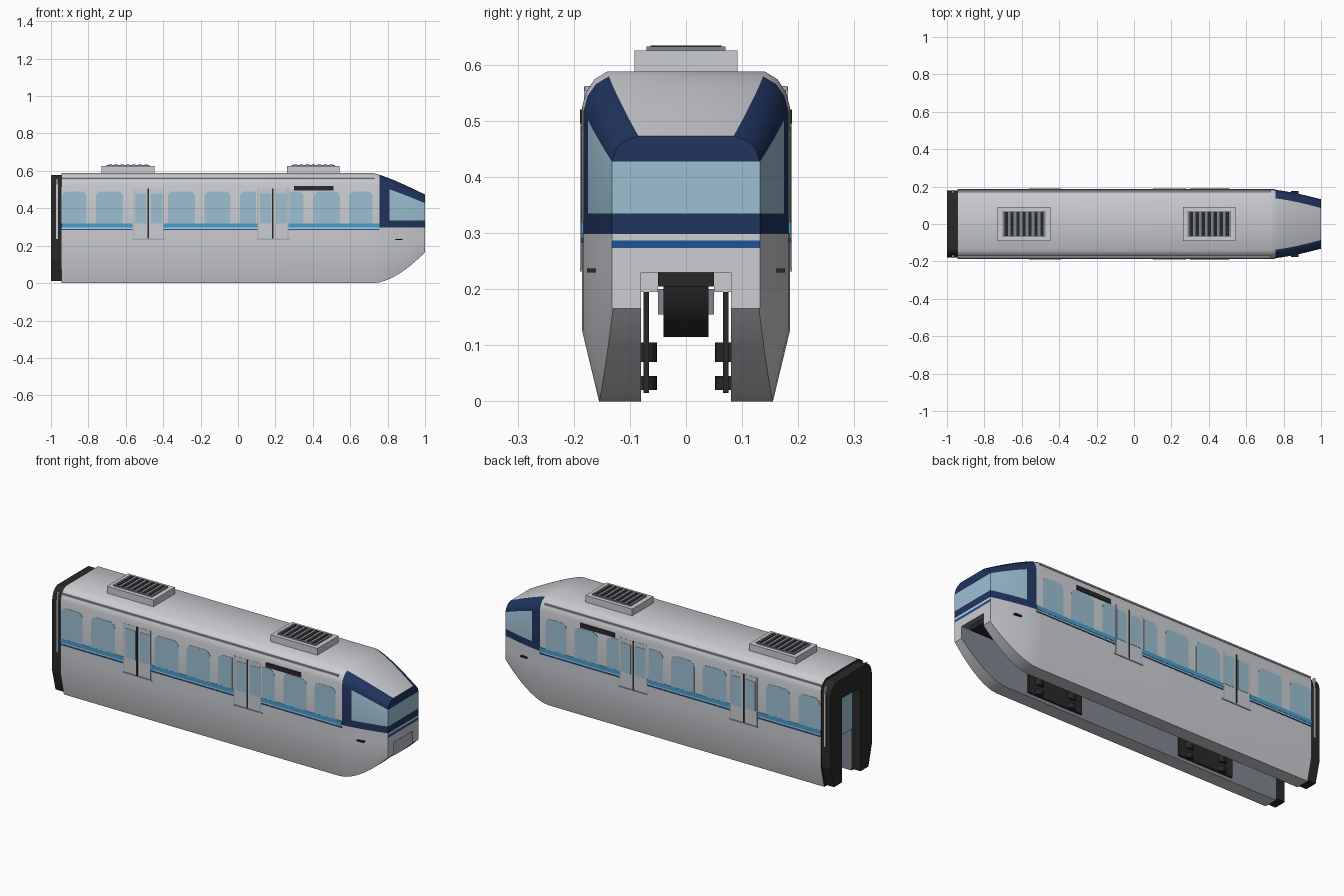
import bpy, bmesh, math

if "Cube" in bpy.data.objects:
    bpy.data.objects.remove(bpy.data.objects["Cube"])

def material(name, r, g, b):
    m = bpy.data.materials.new(name)
    m.diffuse_color = (r, g, b, 1)
    m.use_nodes = True
    m.node_tree.nodes["Principled BSDF"].inputs["Base Color"].default_value = m.diffuse_color
    return m

BODY = material("light grey", .60, .61, .64)
NAVY = material("navy", .015, .035, .115)
GLASS = material("pale blue glass", .34, .53, .65)
SKY = material("sky blue", .06, .35, .62)
BLUE = material("mid blue", .013, .08, .31)
DARK = material("near black", .022, .022, .022)
SLATE = material("slate grey", .22, .24, .28)
MID = material("mid grey", .42, .43, .45)

def finish(name, bm, mats, smooth=False):
    bmesh.ops.recalc_face_normals(bm, faces=bm.faces)
    me = bpy.data.meshes.new(name)
    bm.to_mesh(me)
    bm.free()
    ob = bpy.data.objects.new(name, me)
    bpy.context.collection.objects.link(ob)
    for m in mats:
        me.materials.append(m)
    if smooth:
        bpy.ops.object.select_all(action='DESELECT')
        ob.select_set(True)
        bpy.context.view_layer.objects.active = ob
        bpy.ops.object.shade_smooth_by_angle(angle=math.radians(32))
    return ob

def prism(bm, pts, a, b, axis):
    """Extrude a 2D outline from a to b along the axis (outline uses the other two axes in order)."""
    def co(p, h):
        c = list(p)
        c.insert("xyz".index(axis), h)
        return c
    lo = [bm.verts.new(co(p, a)) for p in pts]
    hi = [bm.verts.new(co(p, b)) for p in pts]
    bm.faces.new(lo)
    bm.faces.new(hi[::-1])
    for i in range(len(pts)):
        k = (i + 1) % len(pts)
        bm.faces.new((lo[i], lo[k], hi[k], hi[i]))

def rect(x0, x1, z0, z1):
    return [(x0, z0), (x1, z0), (x1, z1), (x0, z1)]

def disc(u, v, r, n=24):
    return [(u + r * math.cos(2 * math.pi * i / n), v + r * math.sin(2 * math.pi * i / n)) for i in range(n)]

def arched(x0, x1, z0, z1, r=.03, round_left=True, round_right=True):
    pts = [(x0, z0), (x1, z0)]
    arc = [math.pi / 2 * i / 5 for i in range(6)]
    pts += [(x1 - r + r * math.cos(a), z1 - r + r * math.sin(a)) for a in arc] if round_right else [(x1, z1)]
    pts += [(x0 + r - r * math.sin(a), z1 - r + r * math.cos(a)) for a in arc] if round_left else [(x0, z1)]
    return pts

def part(name, mat, shapes, mirror=False, smooth=False):
    """One object out of several prisms, optionally repeated on the other side (-y)."""
    bm = bmesh.new()
    for s in shapes:
        prism(bm, *s)
    if mirror:
        g = bmesh.ops.duplicate(bm, geom=bm.verts[:] + bm.edges[:] + bm.faces[:])["geom"]
        for v in g:
            if isinstance(v, bmesh.types.BMVert):
                v.co.y = -v.co.y
    return finish(name, bm, [mat], smooth)

# Car body: half section at the rear (y, z), at the nose tip (y, z), and easing of the height
ROWS = [(.08, .23, .08, .23, 1), (.08, 0, .08, .165, 1.7), (.155, 0, .130, .165, 1.7),
        (.185, .125, .132, .168, 1.5), (.185, .23, .132, .23, 1), (.185, .273, .132, .273, 1),
        (.185, .287, .132, .287, 1), (.185, .298, .132, .298, 1), (.185, .335, .132, .335, 1),
        (.185, .525, .132, .427, 1.2), (.178, .552, .124, .450, 1.2), (.163, .574, .110, .464, 1.2),
        (.140, .588, .085, .473, 1.2)]
XS = [-.945, .725, .757, .785, .81, .84, .87, .90, .93, .955, .98, 1.0]
N = len(ROWS)
bm = bmesh.new()
rings = []
for x in XS:
    t = max(0, (x - .725) / .275)
    half = [(y0 + (y1 - y0) * t ** 1.4, z0 + (z1 - z0) * t ** e) for y0, z0, y1, z1, e in ROWS]
    loop = half + [(-y, z) for y, z in half[::-1]]
    rings.append([bm.verts.new((x, y, z)) for y, z in loop])
for i in range(len(XS) - 1):
    for j in range(2 * N):
        k = (j + 1) % (2 * N)
        f = bm.faces.new((rings[i][j], rings[i][k], rings[i + 1][k], rings[i + 1][j]))
        seg = j if j < N else 2 * N - 2 - j
        if seg in (0, -1):
            f.material_index = 4                       # channel lining
        elif 7 <= seg <= 11 and XS[i] >= .757:
            f.material_index = 2 if seg == 8 and XS[i] >= .81 else 1
bm.faces.new(rings[0]).material_index = 5
tip = rings[-1]
other = lambda j: tip[2 * N - 1 - j]
for j in range(4, N - 1):                              # nose front in bands
    f = bm.faces.new((tip[j], tip[j + 1], other(j + 1), other(j)))
    f.material_index = {5: 3, 7: 1, 8: 2, 9: 1, 10: 1, 11: 1}.get(j, 0)
bm.faces.new([tip[j] for j in range(5)])
bm.faces.new([other(j) for j in range(5)])
bm.faces.new((tip[0], tip[4], other(4), other(0)))
finish("car_body", bm, [BODY, NAVY, GLASS, BLUE, SLATE, DARK], True)

# Side windows
Y0, Y1 = .183, .1865
spans = [(-.94, -.81), (-.76, -.615), (-.375, -.23), (-.18, -.04), (.405, .545), (.593, .72)]
panes = [(arched(a, b, .32, .49), Y0, Y1, 'y') for a, b in spans]
panes += [(arched(.01, .095, .32, .49, round_right=False), Y0, Y1, 'y'),
          (arched(.275, .35, .32, .49, round_left=False), Y0, Y1, 'y')]
part("side_windows", GLASS, panes, True)

# Doors: leaves, panes, centre gap, frame and sill
leaves, glass, gaps, sills = [], [], [], []
for c in (-.48, .187):
    leaves.append((rect(c - .08, c + .08, .24, .505), Y0, .186, 'y'))
    glass += [(rect(c - .07, c - .008, .32, .48), Y0, .1875, 'y'),
              (rect(c + .016, c + .076, .32, .48), Y0, .1875, 'y')]
    gaps.append((rect(c - .004, c + .004, .235, .505), Y0, .188, 'y'))
    sills.append((rect(c - .085, c + .09, .231, .238), Y0, .189, 'y'))
    sills += [(rect(c + s - .002, c + s + .002, .238, .505), Y0, .187, 'y') for s in (-.08, .08)]
part("door_leaves", BODY, leaves, True)
part("door_windows", GLASS, glass, True)
part("door_gaps", DARK, gaps, True)
part("door_frames", MID, sills, True)

# Painted stripes, broken at the doors
runs = [(-.945, -.563), (-.398, .105), (.27, .757)]
part("sky_stripe", SKY, [(rect(a, b, .298, .32), Y0, .1868, 'y') for a, b in runs], True)
part("blue_stripe", BLUE, [(rect(a, b, .283, .29), Y0, .1868, 'y') for a, b in runs], True)

# Destination panel, nose marker and roof gutter
part("side_display", DARK, [(rect(.30, .51, .495, .52), Y0, .189, 'y')], True)
part("nose_markers", DARK, [(rect(.84, .88, .230, .237), .160, .176, 'y')], True)
part("roof_gutters", MID, [(rect(-.945, .73, .554, .562), .168, .181, 'y')], True)

# Rear gangway ring with doorway
half = [(.08, .01), (.148, .01), (.178, .125), (.178, .51), (.170, .545), (.155, .565), (.135, .577)]
outline = half + [(-y, z) for y, z in half[::-1]] + [(-.08, .47), (.08, .47)]
part("gangway_ring", DARK, [(outline, -1.0, -.944, 'x')])
part("rear_door_glass", GLASS, [(rect(-.08, .08, .23, .47), -.952, -.944, 'x')])
part("gangway_rails", BODY, [(rect(-.972, -.962, .235, .56), .165, .182, 'y')], True)

# Roof units with slatted grilles
for label, c in (("rear", -.588), ("front", .403)):
    part(label + "_roof_unit", BODY, [(rect(c - .141, c + .141, -.092, .092), .585, .625, 'z')])
    part(label + "_roof_grille", SLATE, [(rect(c - .116, c + .116, -.07, .07), .62, .632, 'z')])
    part(label + "_grille_slots", DARK,
         [(rect(c + i * .032 - .009, c + i * .032 + .009, -.063, .063), .63, .634, 'z') for i in range(-3, 4)])

# Bogies in the beam channel
for label, c in (("rear", -.50), ("front", .43)):
    part(label + "_bogie_plates", DARK, [(rect(c - .165, c + .165, .015, .195), .066, .076, 'y')], True)
    part(label + "_bogie_brackets", BODY, [(rect(c - .14, c + .14, .195, .231), .05, .08, 'y')], True)
    part(label + "_axle_blocks", SLATE, [(rect(c - .12, c + .12, .155, .2), .04, .05, 'y')], True)
    part(label + "_load_tyres", DARK, [(disc(c + s, .225, .11, 32), -.04, .04, 'y') for s in (-.115, .115)], smooth=True)
    part(label + "_guide_wheels", DARK,
         [(disc(c + s, .078, .026), a, b, 'z') for s in (-.1, .1) for a, b in ((.02, .045), (.07, .105))], True, True)

# Coupler under the nose
part("coupler", DARK, [(rect(.72, .97, -.05, .05), .205, .231, 'z')])
